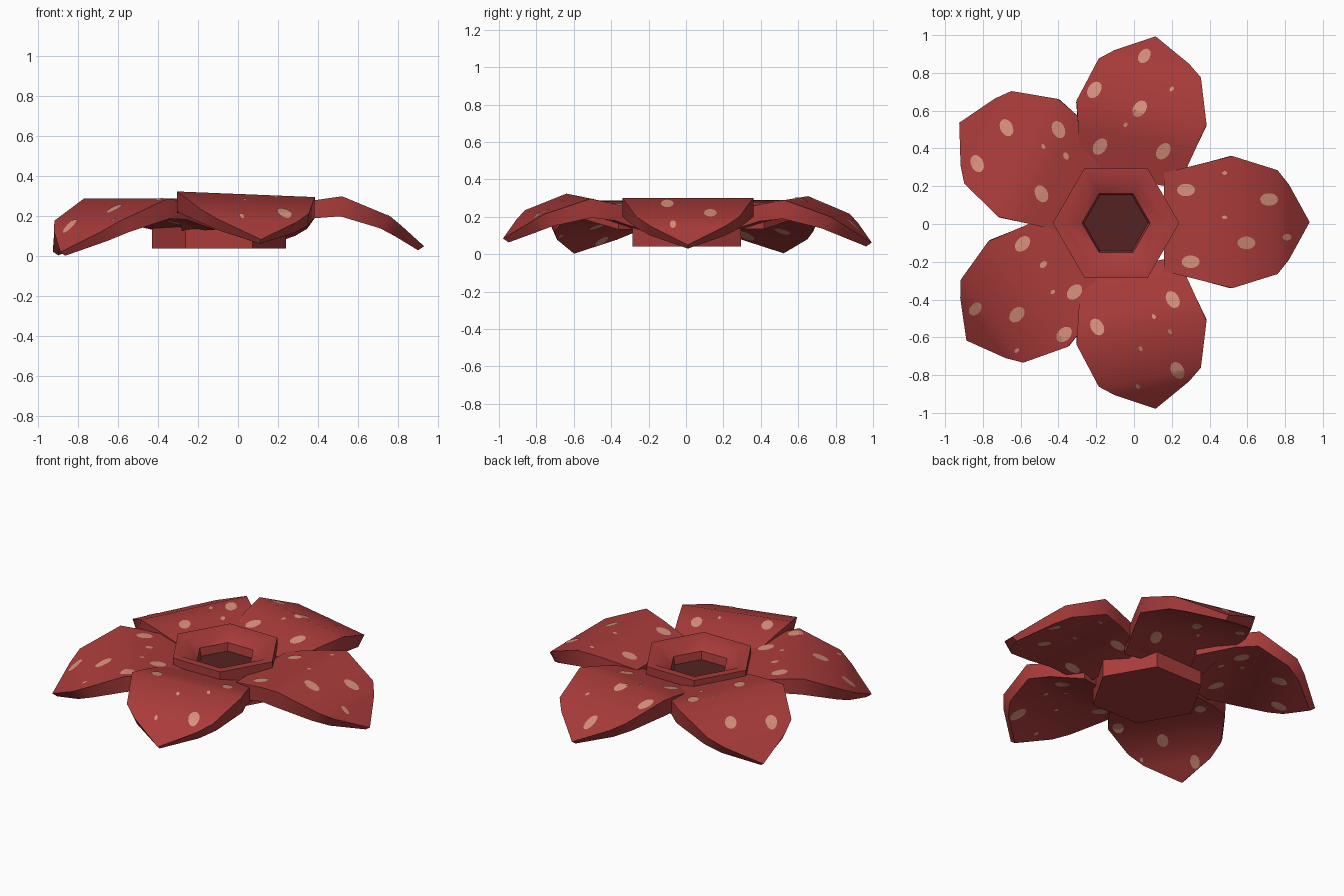
import bpy, bmesh, math
from mathutils import Vector

cube = bpy.data.objects.get("Cube")
if cube:
    bpy.data.objects.remove(cube)


def material(name, rgb):
    m = bpy.data.materials.new(name)
    m.use_nodes = True
    m.diffuse_color = (*rgb, 1)
    m.node_tree.nodes["Principled BSDF"].inputs["Base Color"].default_value = (*rgb, 1)
    return m


RED = material("petal red", (0.40, 0.045, 0.043))
SPOT = material("pale spot", (0.68, 0.28, 0.20))
DARK = material("dark pit", (0.09, 0.016, 0.016))


def finish(name, bm, mats, smooth=True):
    bmesh.ops.recalc_face_normals(bm, faces=bm.faces)
    mesh = bpy.data.meshes.new(name)
    bm.to_mesh(mesh)
    bm.free()
    ob = bpy.data.objects.new(name, mesh)
    bpy.context.collection.objects.link(ob)
    for m in mats:
        mesh.materials.append(m)
    if smooth:
        bpy.ops.object.select_all(action="DESELECT")
        ob.select_set(True)
        bpy.context.view_layer.objects.active = ob
        bpy.ops.object.shade_smooth_by_angle(angle=math.radians(35))
    return ob


# Hexagonal cup: rings of (radius, height) from the base, over the rim, to the floor
bm = bmesh.new()
rings = []
for r, z in [(0.335, 0.04), (0.335, 0.29), (0.28, 0.29), (0.18, 0.24), (0.17, 0.19)]:
    rings.append([bm.verts.new((-0.095 + r * math.cos(a * math.pi / 3),
                                0.005 + r * math.sin(a * math.pi / 3), z)) for a in range(6)])
for lo, hi in zip(rings, rings[1:]):
    for i in range(6):
        j = (i + 1) % 6
        bm.faces.new((lo[i], lo[j], hi[j], hi[i]))
bm.faces.new(rings[0])
bm.faces.new(rings[-1]).material_index = 1
finish("center_cup", bm, [RED, DARK])

# Petal section along its length: (u, half width, z) above and below
TOP = [(-0.36, 0.26, 0.235), (-0.14, 0.315, 0.28), (0, 0.35, 0.30),
       (0.24, 0.275, 0.20), (0.30, 0.20, 0.15), (0.41, 0, 0.05)]
BOTTOM = [(-0.36, 0.26, 0.13), (-0.14, 0.315, 0.19), (-0.01, 0.35, 0.20),
          (0.19, 0.275, 0.14), (0.265, 0.20, 0.10), (0.38, 0, 0.03)]


def height(profile, u):
    for (a, _, za), (b, _, zb) in zip(profile, profile[1:]):
        if u <= b:
            break
    return za + (zb - za) * (u - a) / (b - a)


def petal(name, mid, angle, tilt, spots, spot_angle):
    a = math.radians(angle)
    along = Vector((math.cos(a), math.sin(a)))
    across = Vector((-along.y, along.x))
    mid = Vector(mid)
    lift, pitch, roll = tilt

    def place(u, v, z):
        p = mid + along * u + across * v
        return (p.x, p.y, z + lift + pitch * u + roll * v)

    # Thick bent blade
    bm = bmesh.new()
    loops = []
    for prof in (TOP, BOTTOM):
        left = [bm.verts.new(place(u, v, z)) for u, v, z in prof]
        right = [bm.verts.new(place(u, -v, z)) for u, v, z in prof[:-1]]
        for i in range(len(right) - 1):
            bm.faces.new((left[i], left[i + 1], right[i + 1], right[i]))
        bm.faces.new((left[-2], left[-1], right[-1]))
        loops.append(left + right[::-1])
    n = len(loops[0])
    for i in range(n):
        j = (i + 1) % n
        bm.faces.new((loops[0][i], loops[0][j], loops[1][j], loops[1][i]))
    finish(name, bm, [RED])

    # Oval spots draped over both sides
    bm = bmesh.new()
    t = math.radians(spot_angle)
    major = Vector((math.cos(t), math.sin(t)))
    minor = Vector((-major.y, major.x))
    for x, y, size in spots:
        for prof, gap in ((TOP, 0.003), (BOTTOM, -0.003)):
            def drape(p):
                d = p - mid
                u = d.dot(along)
                return bm.verts.new(place(u, d.dot(across), height(prof, u) + gap))
            c = Vector((x, y))
            hub = drape(c)
            circ = [k * math.tau / 14 for k in range(14)]
            inner, outer = [[drape(c + (major * math.cos(k) + minor * 0.7 * math.sin(k)) * size * f)
                             for k in circ] for f in (0.5, 1)]
            for i in range(14):
                j = (i + 1) % 14
                tris = [(hub, inner[i], inner[j]), (inner[i], outer[i], outer[j]),
                        (inner[i], outer[j], inner[j])]
                for f in tris:
                    bm.faces.new(f if gap > 0 else f[::-1])
    mesh = bpy.data.meshes.new(name + "_spots")
    bm.to_mesh(mesh)
    bm.free()
    mesh.materials.append(SPOT)
    bpy.context.collection.objects.link(bpy.data.objects.new(name + "_spots", mesh))


B, S = 0.048, 0.014  # big and small spot sizes
petal("petal_left", (0.52, 0.01), 0, (0, 0, 0),
      [(0.275, 0.18, B), (0.715, 0.13, B), (0.595, -0.10, B), (0.30, -0.20, B),
       (0.48, 0.27, S), (0.48, 0.035, S), (0.81, -0.07, 0.024)], 0)
petal("petal_back", (0.04, 0.59), 79.5, (0, 0.03, 0.03),
      [(0.055, 0.89, 0.042), (-0.21, 0.71, B), (0.03, 0.61, B), (-0.18, 0.41, B),
       (0.155, 0.385, B), (-0.045, 0.525, S), (0.20, 0.715, S)], 55)
petal("petal_back_right", (-0.56, 0.35), 153, (-0.01, -0.04, 0),
      [(-0.675, 0.51, B), (-0.40, 0.50, B), (-0.83, 0.32, B), (-0.49, 0.16, B),
       (-0.48, 0.41, S), (-0.36, 0.36, 0.02)], 115)
petal("petal_front_right", (-0.56, -0.37), 217, (-0.012, -0.04, 0),
      [(-0.59, -0.105, B), (-0.84, -0.45, 0.04), (-0.62, -0.48, B), (-0.37, -0.585, B),
       (-0.315, -0.36, B), (-0.48, -0.215, 0.022), (-0.43, -0.36, S), (-0.62, -0.67, S)], 45)
petal("petal_front", (0.04, -0.575), -79.5, (0.01, 0.06, -0.04),
      [(-0.195, -0.545, B), (0.205, -0.40, B), (0.23, -0.775, B), (0.105, -0.49, S),
       (0.19, -0.57, S), (0.035, -0.66, S), (0.02, -0.86, S)], 120)
